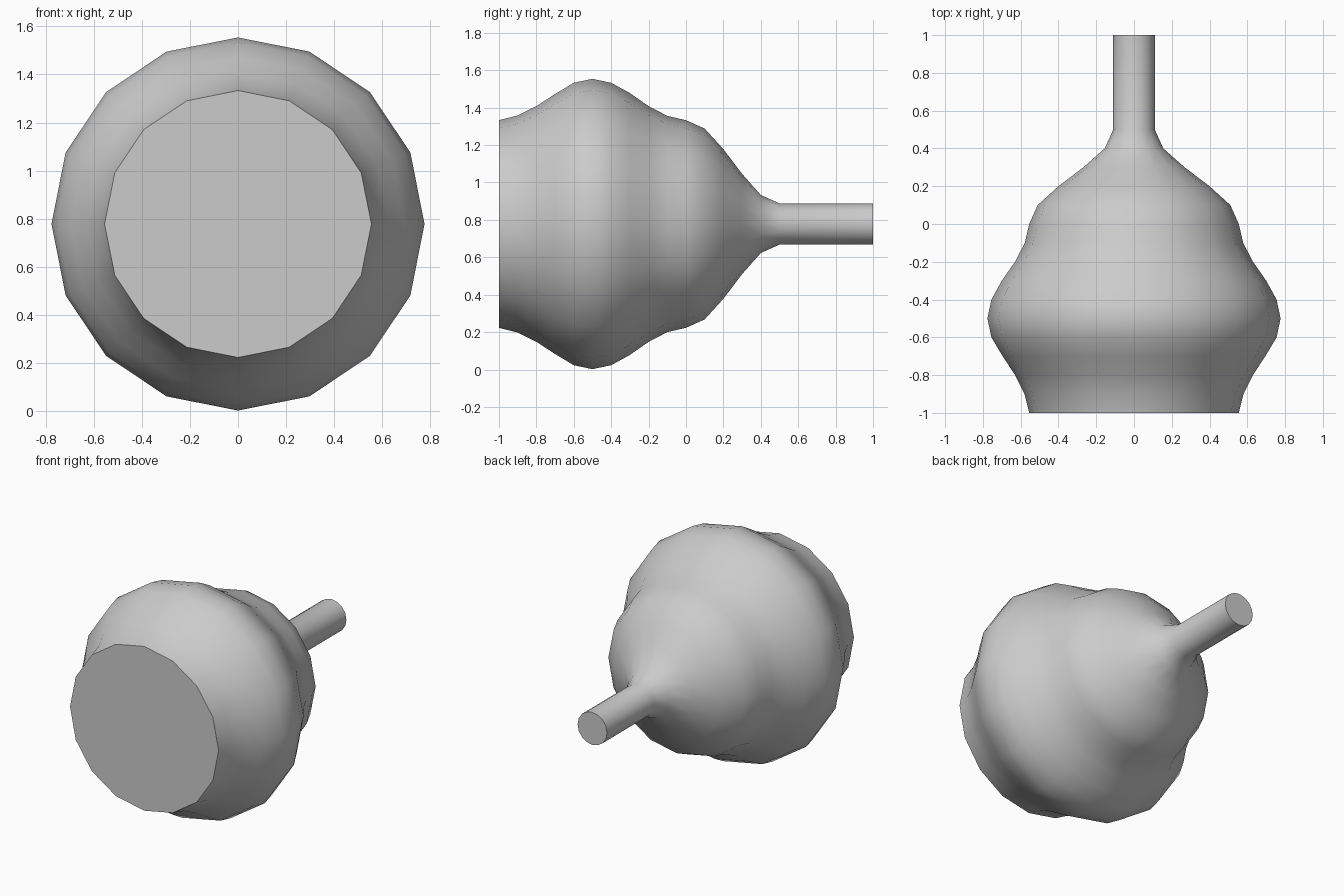
import bpy, bmesh, math

cube = bpy.data.objects.get("Cube")
if cube:
    bpy.data.objects.remove(cube, do_unlink=True)

SIDES = 16
CENTRE_Z = 0.778

# Plain grey finish
grey = bpy.data.materials.new("plain grey")
grey.use_nodes = True
colour = (0.6, 0.6, 0.6, 1)
grey.diffuse_color = colour
grey.node_tree.nodes["Principled BSDF"].inputs["Base Color"].default_value = colour

# Radii at even steps from the flat front to the neck, then the rod end
radii = [0.555, 0.58, 0.63, 0.695, 0.755, 0.776, 0.755, 0.7,
         0.63, 0.578, 0.555, 0.51, 0.4, 0.268, 0.155, 0.11]
profile = [(-1 + i / 10, r) for i, r in enumerate(radii)] + [(1, radii[-1])]

# Turned body with rod, closed at both ends
bm = bmesh.new()
rings = []
for y, r in profile:
    angles = [math.tau * k / SIDES for k in range(SIDES)]
    rings.append([bm.verts.new((r * math.sin(a), y, CENTRE_Z + r * math.cos(a)))
                  for a in angles])
for a, b in zip(rings, rings[1:]):
    for k in range(SIDES):
        n = (k + 1) % SIDES
        bm.faces.new((a[k], a[n], b[n], b[k]))
bm.faces.new(rings[0])
bm.faces.new(rings[-1])
bmesh.ops.recalc_face_normals(bm, faces=bm.faces)

mesh = bpy.data.meshes.new("turned_body")
bm.to_mesh(mesh)
bm.free()
mesh.materials.append(grey)
body = bpy.data.objects.new("turned_body", mesh)
bpy.context.collection.objects.link(body)

# Smooth sides, crisp end caps
bpy.ops.object.select_all(action="DESELECT")
body.select_set(True)
bpy.context.view_layer.objects.active = body
bpy.ops.object.shade_smooth_by_angle(angle=math.radians(40))
